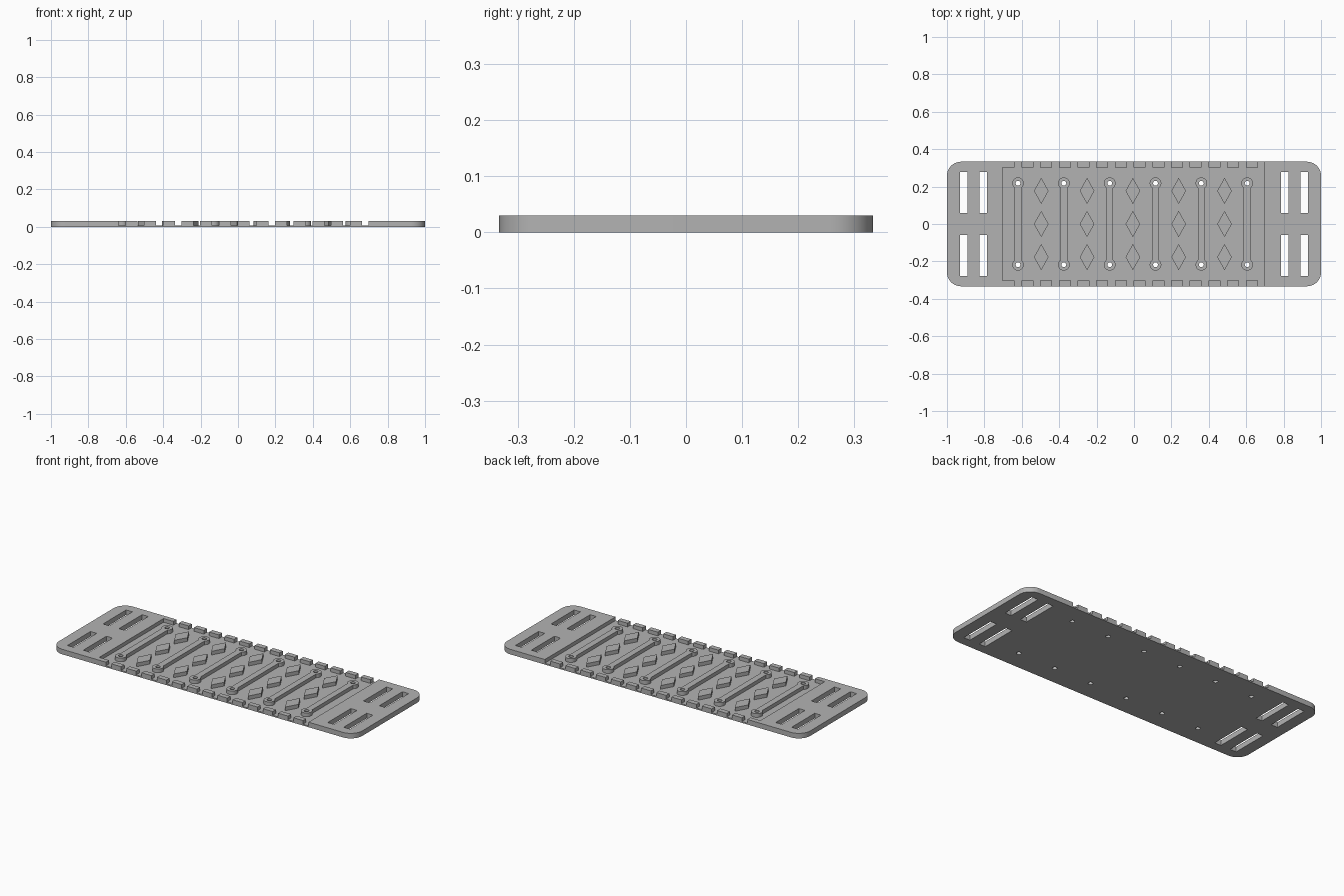
import bpy, bmesh, math

if "Cube" in bpy.data.objects:
    bpy.data.objects.remove(bpy.data.objects["Cube"])

TOP, FLOOR = 0.03, 0.008
HOLE_Y = 0.218

grey = bpy.data.materials.new("plain grey")
grey.use_nodes = True
grey.diffuse_color = (0.45, 0.45, 0.45, 1)
grey.node_tree.nodes["Principled BSDF"].inputs["Base Color"].default_value = (0.45, 0.45, 0.45, 1)


def prisms(name, outlines, z0, z1):
    """One object holding an upright prism for every outline."""
    bm = bmesh.new()
    for pts in outlines:
        face = bm.faces.new([bm.verts.new((x, y, z0)) for x, y in pts])
        up = bmesh.ops.extrude_face_region(bm, geom=[face])["geom"]
        bmesh.ops.translate(bm, vec=(0, 0, z1 - z0),
                            verts=[v for v in up if isinstance(v, bmesh.types.BMVert)])
    bmesh.ops.recalc_face_normals(bm, faces=bm.faces)
    mesh = bpy.data.meshes.new(name)
    bm.to_mesh(mesh)
    bm.free()
    mesh.materials.append(grey)
    obj = bpy.data.objects.new(name, mesh)
    bpy.context.collection.objects.link(obj)
    return obj


def cut(obj, cutters):
    """Subtract the cutters, bake the result and remove them."""
    for c in cutters:
        c.hide_render = True
        mod = obj.modifiers.new("cut", 'BOOLEAN')
        mod.operation, mod.solver, mod.object = 'DIFFERENCE', 'EXACT', c
    deps = bpy.context.evaluated_depsgraph_get()
    obj.data = bpy.data.meshes.new_from_object(obj.evaluated_get(deps))
    obj.modifiers.clear()
    for c in cutters:
        bpy.data.objects.remove(c)


def arc(cx, cy, r, start, end, steps):
    angles = [math.radians(start + (end - start) * i / steps) for i in range(steps + 1)]
    return [(cx + r * math.cos(a), cy + r * math.sin(a)) for a in angles]


def circle(cx, cy, r):
    return arc(cx, cy, r, 0, 360, 24)[:-1]


def box(cx, cy, hx, hy):
    return [(cx - hx, cy - hy), (cx + hx, cy - hy), (cx + hx, cy + hy), (cx - hx, cy + hy)]


def rounded_box(hx, hy, r):
    pts = []
    for i, (sx, sy) in enumerate([(1, 1), (-1, 1), (-1, -1), (1, -1)]):
        pts += arc(sx * (hx - r), sy * (hy - r), r, 90 * i, 90 * i + 90, 10)
    return pts


def comb_edge():
    """Upper outline of the recess, left to right, with notches through the rim."""
    pts = [(-0.703, 0.303)]
    for k in range(14):
        x = -0.638 + 0.1 * k
        pts += [(x, 0.303), (x, 0.4), (x + 0.036, 0.4), (x + 0.036, 0.303)]
    return pts[:-1]


def dumbbell(cx):
    """Bar with a round eyelet at either end."""
    a = math.degrees(math.asin(0.0185 / 0.031))
    return (arc(cx, HOLE_Y, 0.031, -90 + a, 270 - a, 24)
            + arc(cx, -HOLE_Y, 0.031, 90 + a, 450 - a, 24))


bar_x = [-0.62 + 0.245 * i for i in range(6)]
diamond_x = [-0.496 + 0.245 * i for i in range(5)]
holes = [circle(x, s * HOLE_Y, 0.013) for x in bar_x for s in (-1, 1)]
slots = [box(sx * x, sy * 0.168, 0.0205, 0.109)
         for x in (0.806, 0.911) for sx in (-1, 1) for sy in (-1, 1)]

# Plate with strap slots, screw holes and the notched recess
plate = prisms("base_plate", [rounded_box(1, 0.333, 0.075)], 0, TOP)
edge = comb_edge()
recess = edge + [(x, -y) for x, y in reversed(edge)]
cut(plate, [prisms("recess_cutter", [recess], FLOOR, 0.1),
            prisms("through_cutter", slots + holes, -0.05, 0.1)])

# Raised bars with screw eyelets
bars = prisms("eyelet_bars", [dumbbell(x) for x in bar_x], FLOOR, TOP)
cut(bars, [prisms("eyelet_cutter", holes, -0.05, 0.1)])

# Raised diamonds
diamonds = prisms("diamond_studs",
                  [[(x - 0.039, y), (x, y - 0.07), (x + 0.039, y), (x, y + 0.07)]
                   for x in diamond_x for y in (-0.177, 0, 0.177)], FLOOR, TOP)

# Smooth the curved walls, keep the edges sharp
for obj in (plate, bars, diamonds):
    bpy.ops.object.select_all(action='DESELECT')
    obj.select_set(True)
    bpy.context.view_layer.objects.active = obj
    bpy.ops.object.shade_smooth_by_angle(angle=math.radians(30))
